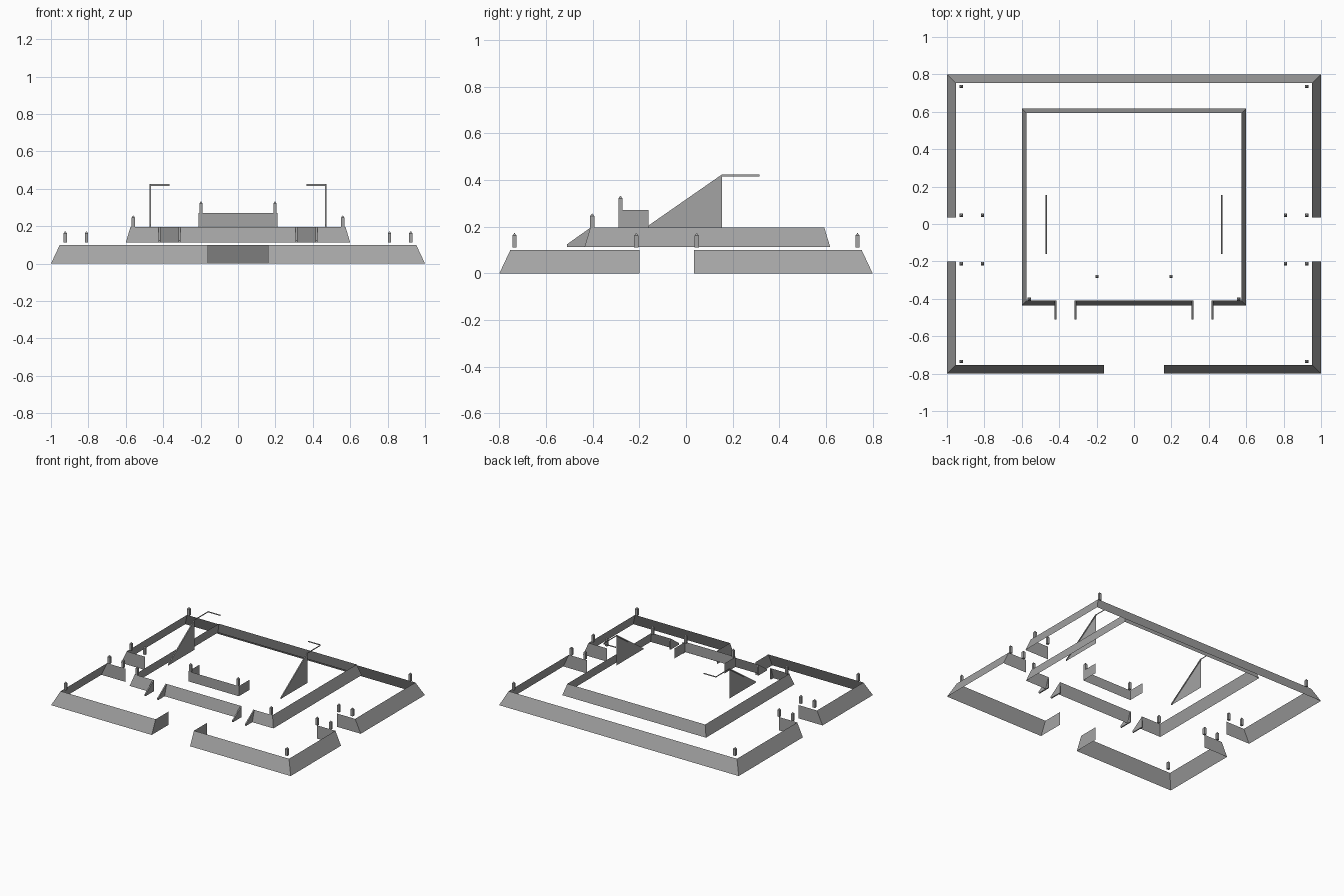
import bpy

cube = bpy.data.objects.get("Cube")
if cube:
    bpy.data.objects.remove(cube, do_unlink=True)

grey = bpy.data.materials.new("stone_grey")
grey.use_nodes = True
colour = (0.37, 0.37, 0.37, 1)
grey.diffuse_color = colour
grey.node_tree.nodes["Principled BSDF"].inputs["Base Color"].default_value = colour


def mirrored(name, verts, faces):
    """Flat-faced mesh repeated on the other side of x = 0."""
    mesh = bpy.data.meshes.new(name)
    mesh.from_pydata(verts, [], faces)
    mesh.materials.append(grey)
    obj = bpy.data.objects.new(name, mesh)
    bpy.context.collection.objects.link(obj)
    mod = obj.modifiers.new("mirror", "MIRROR")
    mod.use_axis[0] = True
    mod.merge_threshold = 0.0005
    return obj


def wall(name, path, z0, z1, bounds=(), inset=0):
    """Sheet wall along a path; points on the bounds lean inwards."""
    def lean(v, limits):
        return v - inset * (1 if v > 0 else -1) if v in limits else v
    xs, ys = bounds[:1], bounds[1:]
    n = len(path)
    verts = [(x, y, z0) for x, y in path]
    verts += [(lean(x, xs), lean(y, ys), z1) for x, y in path]
    faces = [(i, i + 1, n + i + 1, n + i) for i in range(n - 1)]
    return mirrored(name, verts, faces)


def slab(name, profile, x0, x1):
    """Side profile (y, z) extruded along x."""
    n = len(profile)
    verts = [(x, y, z) for x in (x0, x1) for y, z in profile]
    faces = [tuple(reversed(range(n))), tuple(range(n, 2 * n))]
    faces += [(i, (i + 1) % n, n + (i + 1) % n, n + i) for i in range(n)]
    return mirrored(name, verts, faces)


def post(name, x, y, z, r=0.009, body=0.05, tip=0.062):
    """Square post with a pointed cap."""
    ring = [(x - r, y - r), (x + r, y - r), (x + r, y + r), (x - r, y + r)]
    verts = [(a, b, z + h) for h in (0, body) for a, b in ring] + [(x, y, z + tip)]
    faces = [(3, 2, 1, 0)]
    for i in range(4):
        j = (i + 1) % 4
        faces += [(i, j, j + 4, i + 4), (i + 4, j + 4, 8)]
    return mirrored(name, verts, faces)


# Lower terrace walls, with inward returns at the three openings
lower = (1, -0.8, 0.8)
wall("lower_front_wall", [(0.16, -0.6), (0.16, -0.8), (1, -0.8), (1, -0.2), (0.8, -0.2)],
     0, 0.1, lower, 0.047)
wall("lower_back_wall", [(0.8, 0.035), (1, 0.035), (1, 0.8), (0, 0.8)],
     0, 0.1, lower, 0.047)

# Upper terrace walls, open at the two stairs
upper = (0.6, -0.435, 0.618)
wall("upper_front_wall", [(0, -0.435), (0.315, -0.435)], 0.113, 0.196, upper, 0.025)
wall("upper_back_wall", [(0.418, -0.435), (0.6, -0.435), (0.6, 0.618), (0, 0.618)],
     0.113, 0.196, upper, 0.025)

# Stair cheeks
cheek = [(-0.51, 0.113), (-0.41, 0.113), (-0.41, 0.196), (-0.51, 0.125)]
for x in (0.308, 0.415):
    slab("stair_cheek", cheek, x, x + 0.009)

# Central platform, three sides
wall("platform_wall", [(0, -0.29), (0.21, -0.29), (0.21, -0.16)], 0.196, 0.272)

# Ramp sides with a handrail that turns inwards at the top
mirrored("ramp_side", [(0.47, -0.16, 0.196), (0.47, 0.155, 0.196), (0.47, 0.155, 0.415)],
         [(0, 1, 2)])
slab("ramp_rail", [(-0.16, 0.196), (0.155, 0.415), (0.155, 0.425), (-0.16, 0.206)],
     0.466, 0.474)
wall("landing_rail", [(0.47, 0.155), (0.47, 0.315), (0.365, 0.315)], 0.416, 0.425)

# Posts on the lower terrace, upper corners and platform
for y in (-0.735, -0.213, 0.046, 0.735):
    post("lower_post", 0.924, y, 0.112)
for y in (-0.213, 0.046):
    post("lower_gate_post", 0.81, y, 0.112)
post("upper_post", 0.56, -0.402, 0.196)
post("platform_post", 0.198, -0.281, 0.272)
